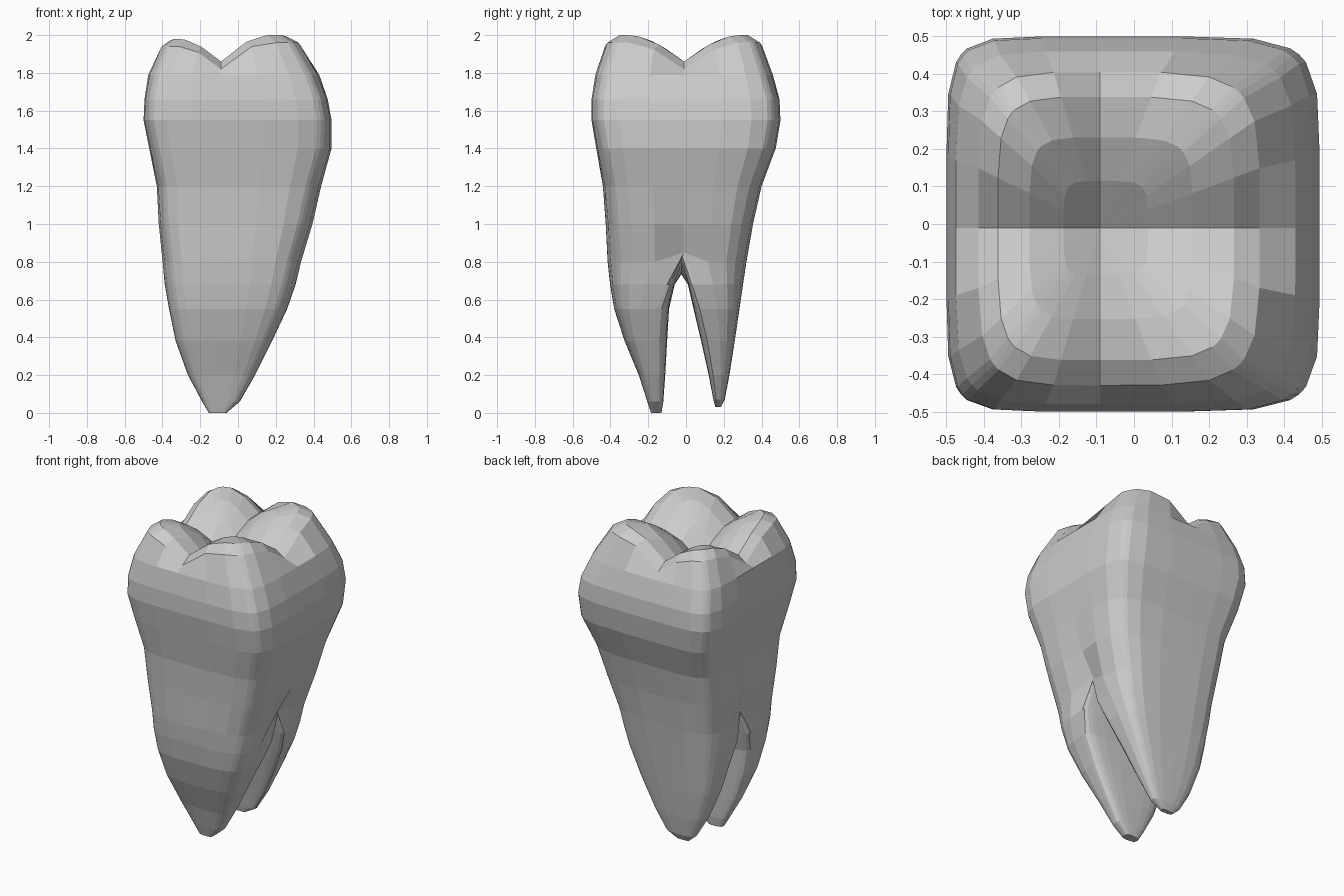
import bpy, bmesh
from math import sin, pi

cube = bpy.data.objects.get("Cube")
if cube:
    bpy.data.objects.remove(cube)

CX, CY = -0.09, -0.01      # crossing point of the chewing grooves
QUAD = 8                   # segments per quarter ring
N = QUAD * 4


def unit_ring(n):
    """Rounded square around the origin; a larger n gives tighter corners."""
    pts = []
    for i in range(N):
        q, k = divmod(i + QUAD // 2, QUAD)
        v = sin((k - QUAD / 2) * pi / QUAD)
        r = (1 + abs(v) ** n) ** (-1 / n)
        u, v = r, v * r
        for _ in range(q % 4):
            u, v = -v, u
        pts.append((u, v))
    return pts


def outline(x0, x1, y0, y1, n, cy=CY):
    return [(CX + u * (x1 - CX if u > 0 else CX - x0),
             cy + v * (y1 - cy if v > 0 else cy - y0)) for u, v in unit_ring(n)]


def rise(d, span):
    return sin(min(d / span, 1) * pi / 2)


def crown_height(x, y):
    """Four cusps parted by two crossing grooves; the right pair is lower."""
    along_x = 0.14 * rise(x - CX, 0.25) if x > CX else 0.12 * rise(CX - x, 0.23)
    return 1.72 + along_x + 0.14 * rise(abs(y - CY), 0.30)


bm = bmesh.new()


def add_ring(pts):
    return [bm.verts.new(p) for p in pts]


def bridge(low, high):
    for i in range(N):
        j = (i + 1) % N
        bm.faces.new((low[i], low[j], high[j], high[i]))


# Body wall: z, x range, y range, corner tightness
BODY = [
    (0.80, -0.40, 0.335, -0.415, 0.32, 4.5),
    (1.00, -0.42, 0.395, -0.425, 0.355, 5),
    (1.20, -0.43, 0.44, -0.44, 0.40, 5.5),
    (1.40, -0.47, 0.495, -0.475, 0.475, 6.5),
    (1.55, -0.50, 0.495, -0.50, 0.50, 7),
    (1.66, -0.495, 0.475, -0.50, 0.495, 7),
    (1.79, -0.475, 0.43, -0.48, 0.46, 6),
]
rings = []
for k, (z, x0, x1, y0, y1, n) in enumerate(BODY):
    pts = [(x, y, z) for x, y in outline(x0, x1, y0, y1, n)]
    # Furrow above the fork on both sides
    if k < 2:
        for i in (0, N // 2):
            x, y, _ = pts[i]
            pts[i] = (CX + (x - CX) * (0.91, 0.97)[k], y, z + 0.05 * (1 - k))
    rings.append(add_ring(pts))
base = rings[0]

# Chewing surface: shrinking rings that follow the cusps
RIM = outline(-0.415, 0.335, -0.43, 0.405, 5)
for scale, drop in ((1, 0.04), (0.84, 0.0), (0.58, 0.0), (0.3, 0.0)):
    pts = []
    for x, y in RIM:
        px, py = CX + (x - CX) * scale, CY + (y - CY) * scale
        pts.append((px, py, crown_height(px, py) - drop))
    rings.append(add_ring(pts))
for low, high in zip(rings, rings[1:]):
    bridge(low, high)
pit = bm.verts.new((CX, CY, crown_height(CX, CY)))
for i in range(N):
    bm.faces.new((rings[-1][i], rings[-1][(i + 1) % N], pit))

# Saddle between the roots, higher at the sides than in the middle
half = N // 2
saddle = []
for i in range(1, half):
    # Follow the spacing of the ring so the faces stay even
    co = base[i].co.copy()
    t = (co.x - base[half].co.x) / (base[0].co.x - base[half].co.x)
    t = min(max(t, 0.01 * (half - i)), 1 - 0.01 * i)
    co = base[half].co.lerp(base[0].co, t)
    co.y -= 0.015
    co.z = 0.73 + 0.12 * (2 * t - 1) ** 2
    saddle.append(bm.verts.new(co))

# Roots: z, x range, outer y, inner y, widest point, corner tightness
FRONT = [
    (0.68, -0.388, 0.305, -0.402, -0.06, 0.12, 4.2),
    (0.55, -0.365, 0.26, -0.38, -0.09, 0.22, 4),
    (0.38, -0.33, 0.18, -0.325, -0.10, 0.3, 3.8),
    (0.20, -0.265, 0.09, -0.25, -0.11, 0.35, 3.4),
    (0.06, -0.19, 0.01, -0.205, -0.12, 0.4, 3),
    (0.00, -0.155, -0.06, -0.185, -0.13, 0.5, 3),
]
BACK = [
    (0.68, -0.388, 0.305, 0.302, 0.01, 0.12, 4.2),
    (0.55, -0.365, 0.26, 0.283, 0.04, 0.22, 4),
    (0.38, -0.33, 0.18, 0.258, 0.08, 0.3, 3.8),
    (0.20, -0.265, 0.09, 0.23, 0.12, 0.35, 3.4),
    (0.07, -0.19, 0.01, 0.205, 0.145, 0.4, 3),
    (0.03, -0.145, -0.06, 0.185, 0.155, 0.5, 3),
]


def build_root(levels, top):
    upper = top
    for z, x0, x1, outer, inner, widest, n in levels:
        mid = inner + widest * (outer - inner)
        pts = outline(x0, x1, min(outer, inner), max(outer, inner), n, mid)
        lower = add_ring([(x, y, z) for x, y in pts])
        bridge(lower, upper)
        upper = lower
    bm.faces.new(upper[::-1])


build_root(BACK, base[:half + 1] + saddle[::-1])
build_root(FRONT, [base[0]] + saddle + base[half:])

bmesh.ops.recalc_face_normals(bm, faces=bm.faces)
mesh = bpy.data.meshes.new("tooth")
bm.to_mesh(mesh)
bm.free()
tooth = bpy.data.objects.new("tooth", mesh)
bpy.context.collection.objects.link(tooth)

# Plain grey material
GREY = (0.6, 0.6, 0.6, 1)
mat = bpy.data.materials.new("plain grey")
mat.use_nodes = True
mat.diffuse_color = GREY
mat.node_tree.nodes["Principled BSDF"].inputs["Base Color"].default_value = GREY
mesh.materials.append(mat)
